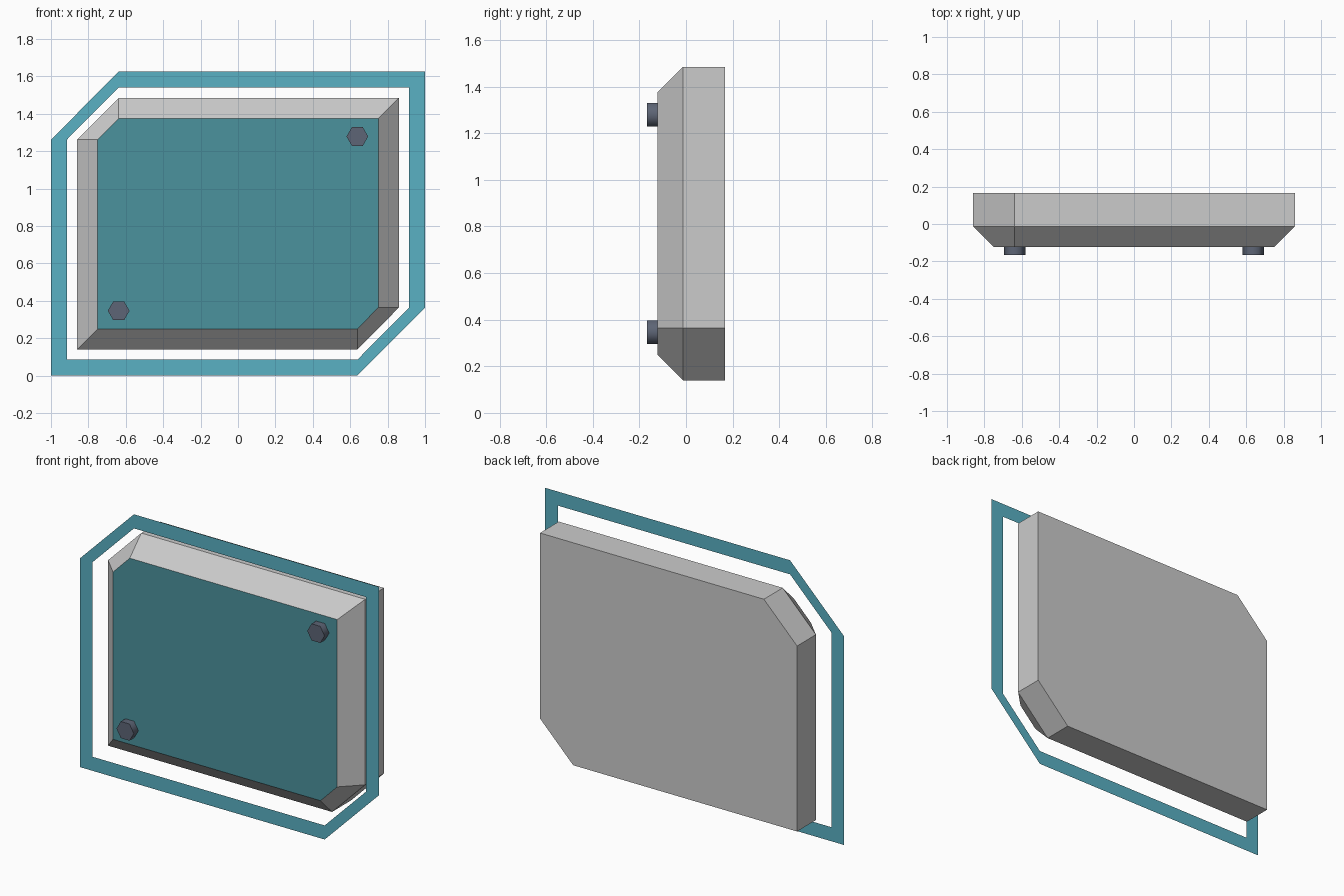
import bpy, bmesh
from math import cos, sin, pi

if "Cube" in bpy.data.objects:
    bpy.data.objects.remove(bpy.data.objects["Cube"])


def material(name, rgb):
    m = bpy.data.materials.new(name)
    m.diffuse_color = (*rgb, 1)
    m.use_nodes = True
    m.node_tree.nodes["Principled BSDF"].inputs["Base Color"].default_value = m.diffuse_color
    return m


def make_object(name, bm, mat=None):
    mesh = bpy.data.meshes.new(name)
    bm.to_mesh(mesh)
    bm.free()
    if mat:
        mesh.materials.append(mat)
    ob = bpy.data.objects.new(name, mesh)
    bpy.context.collection.objects.link(ob)
    return ob


CZ = 0.8125           # centre height
CUT_X, CUT_Z = 0.638, 0.449   # where the two cut corners begin


def outline(bm, inset, y):
    """Rectangle with two opposite corners cut, as a loop of vertices."""
    w, h = 1 - inset, CZ - inset
    half = [(-w, -h), (CUT_X, -h), (w, -CUT_Z)]
    pts = half + [(-x, -z) for x, z in half]
    return [bm.verts.new((x, y, CZ + z)) for x, z in pts]


def bridge(bm, a, b, smooth=False):
    n = len(a)
    for i in range(n):
        f = bm.faces.new((a[i], a[(i + 1) % n], b[(i + 1) % n], b[i]))
        f.smooth = smooth


teal = material("teal", (0.10, 0.44, 0.55))
dark_teal = material("dark_teal", (0.07, 0.29, 0.34))
dark_grey = material("dark_grey", (0.11, 0.13, 0.18))

# Flat outline frame floating around the panel
bm = bmesh.new()
bridge(bm, outline(bm, 0, -0.083), outline(bm, 0.085, -0.083))
make_object("outline_frame", bm, teal)

# Housing: straight sides, bevelled rim and closed back
bm = bmesh.new()
front, middle, back = [outline(bm, i, y) for i, y in
                       ((0.25, -0.123), (0.14, -0.013), (0.14, 0.167))]
bridge(bm, middle, front)
bridge(bm, back, middle)
bm.faces.new(back[::-1])
make_object("housing", bm)

# Coloured front panel
bm = bmesh.new()
bm.faces.new(outline(bm, 0.25, -0.123))
make_object("front_panel", bm, dark_teal)

# Hexagonal bolts in opposite corners
for name, s in (("upper_bolt", 1), ("lower_bolt", -1)):
    bm = bmesh.new()
    rings = [[bm.verts.new((s * 0.638 + 0.058 * cos(k * pi / 3), y,
                            CZ + s * 0.466 + 0.058 * sin(k * pi / 3)))
              for k in range(6)] for y in (-0.118, -0.167)]
    bridge(bm, *rings, smooth=True)
    bm.faces.new(rings[0][::-1])
    bm.faces.new(rings[1])
    make_object(name, bm, dark_grey)
